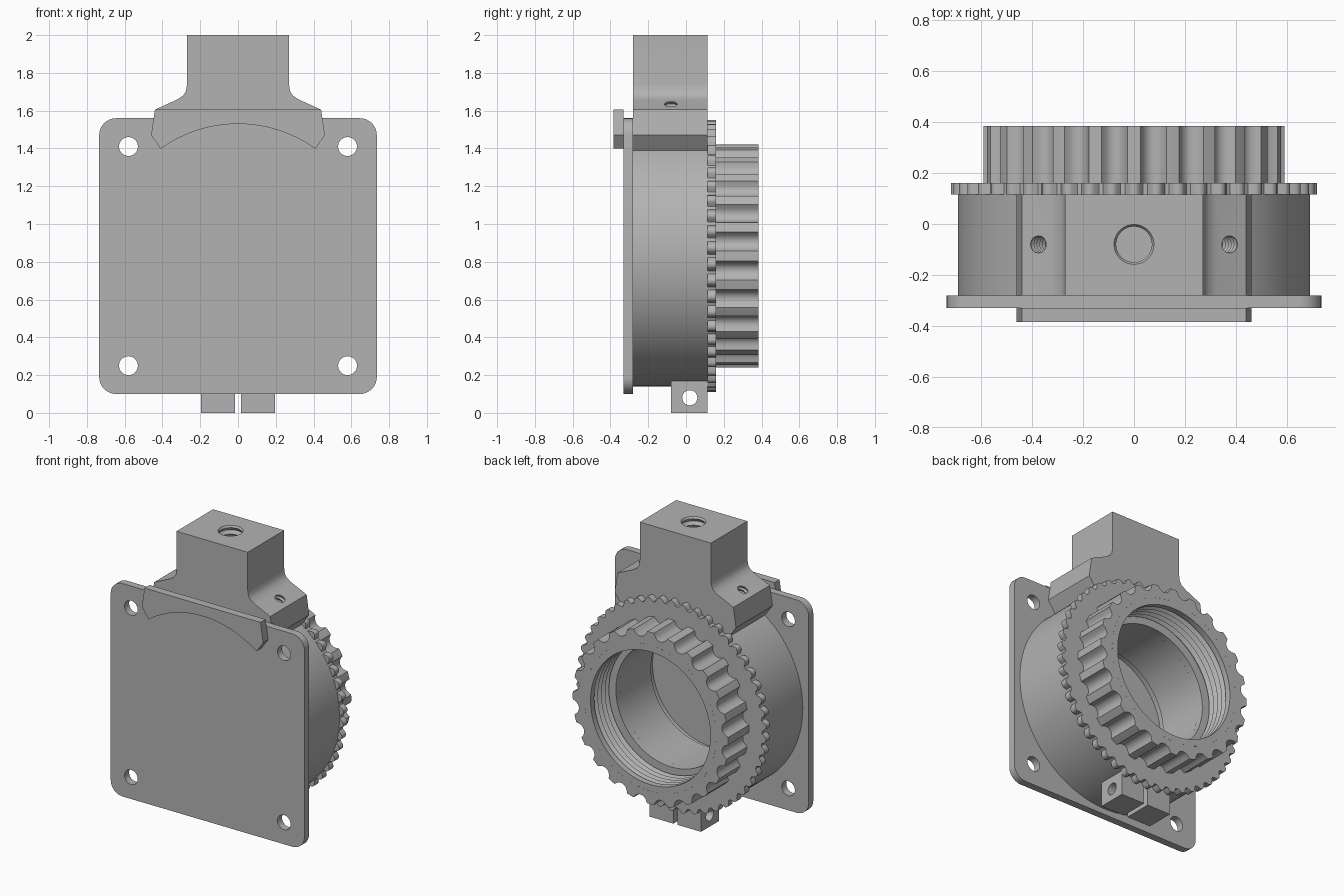
import bpy, bmesh, math
from mathutils import Matrix, Vector

cube = bpy.data.objects.get("Cube")
if cube:
    bpy.data.objects.remove(cube, do_unlink=True)

grey = bpy.data.materials.new("matte grey")
grey.use_nodes = True
colour = (0.45, 0.45, 0.45, 1)
grey.diffuse_color = colour
grey.node_tree.nodes["Principled BSDF"].inputs["Base Color"].default_value = colour

AXIS_Z = 0.83
# Local z of a turned part becomes world y along the main axis
MAIN = Matrix.Translation((0, 0, AXIS_Z)) @ Matrix.Rotation(-math.pi / 2, 4, 'X')


def finish(name, bm):
    bmesh.ops.remove_doubles(bm, verts=bm.verts, dist=1e-5)
    bmesh.ops.recalc_face_normals(bm, faces=bm.faces)
    mesh = bpy.data.meshes.new(name)
    bm.to_mesh(mesh)
    bm.free()
    mesh.materials.append(grey)
    obj = bpy.data.objects.new(name, mesh)
    bpy.context.collection.objects.link(obj)
    smooth(obj)
    return obj


def smooth(obj):
    for p in obj.data.polygons:
        p.use_smooth = True
    obj.data.set_sharp_from_angle(angle=math.radians(32))


def skin(name, loops, matrix=Matrix(), closed=False):
    """Join equal-length loops of points into a surface; cap the ends if open."""
    bm = bmesh.new()
    rows = [[bm.verts.new(matrix @ Vector(p)) for p in loop] for loop in loops]
    n = len(rows[0])
    pairs = list(zip(rows, rows[1:])) + ([(rows[-1], rows[0])] if closed else [])
    for a, b in pairs:
        for i in range(n):
            j = (i + 1) % n
            bm.faces.new((a[i], a[j], b[j], b[i]))
    if not closed:
        bm.faces.new(rows[0])
        bm.faces.new(rows[-1])
    return finish(name, bm)


def circle(r, h, n):
    return [(r * math.cos(2 * math.pi * i / n), r * math.sin(2 * math.pi * i / n), h)
            for i in range(n)]


def lathe(name, profile, matrix=MAIN, n=96, closed=True):
    return skin(name, [circle(r, h, n) for r, h in profile], matrix, closed)


def extrude(name, outline, y0, y1):
    return skin(name, [[(x, y, z) for x, z in outline] for y in (y0, y1)])


def box(name, lo, hi):
    outline = [(lo[0], lo[2]), (hi[0], lo[2]), (hi[0], hi[2]), (lo[0], hi[2])]
    return extrude(name, outline, lo[1], hi[1])


def thread(r0, r1, start, end, turns):
    """Zigzag profile between two radii."""
    step = (end - start) / (2 * turns)
    return [(r1 if i % 2 else r0, start + i * step) for i in range(2 * turns + 1)]


def cut(obj, cutters):
    for c in cutters:
        mod = obj.modifiers.new("cut", 'BOOLEAN')
        mod.object = c
        mod.operation = 'DIFFERENCE'
        mod.solver = 'EXACT'
    dg = bpy.context.evaluated_depsgraph_get()
    mesh = bpy.data.meshes.new_from_object(obj.evaluated_get(dg))
    obj.modifiers.clear()
    obj.data = mesh
    for c in cutters:
        bpy.data.objects.remove(c, do_unlink=True)
    smooth(obj)


def toothed_ring(name, teeth, steps, base, height, width, inner, y0, y1):
    """Ring whose rim has round ribs (height > 0) or round grooves (height < 0)."""
    n = teeth * steps
    rim = []
    for i in range(n):
        p = abs((i % steps) / steps - 0.5) / width
        r = base + height * math.sqrt(max(0, 1 - p * p))
        a = 2 * math.pi * i / n
        rim.append((r * math.cos(a), r * math.sin(a)))
    loops = [[(x, y, h) for x, y in rim] for h in (y0, y1)]
    loops += [circle(inner, y1, n), circle(inner, y0, n)]
    return skin(name, loops, MAIN, True)


# Square front plate with rounded corners and four screw holes
outline = []
for k, (sx, sz) in enumerate([(1, 1), (-1, 1), (-1, -1), (1, -1)]):
    for i in range(9):
        a = math.pi / 2 * (k + i / 8)
        outline.append((sx * 0.645 + 0.09 * math.cos(a),
                        AXIS_Z + sz * 0.64 + 0.09 * math.sin(a)))
plate = extrude("front_plate", outline, -0.33, -0.28)
holes = []
for sx in (-1, 1):
    for sz in (-1, 1):
        m = MAIN @ Matrix.Translation((sx * 0.58, sz * 0.58, 0))
        holes.append(lathe("hole_cutter", [(0.05, -0.5), (0.05, 0)], m, 32, False))
cut(plate, holes)

# Hollow round body with a clamping slit at the bottom
body = lathe("round_body", [(0.69, -0.28), (0.69, 0.115), (0.42, 0.115),
                            (0.42, -0.22), (0.45, -0.23), (0.45, -0.28)], n=128)
cut(body, [box("slit_cutter", (-0.015, -0.08, 0), (0.015, 0.2, 0.25))])

# Clamp lugs either side of the slit, with a cross hole
for side, name in ((-1, "right_clamp_lug"), (1, "left_clamp_lug")):
    x0, x1 = sorted((side * 0.015, side * 0.195))
    lug = box(name, (x0, -0.08, 0), (x1, 0.115, 0.18))
    m = Matrix.Translation((0, 0.02, 0.08)) @ Matrix.Rotation(math.pi / 2, 4, 'Y')
    cut(lug, [lathe("bolt_cutter", [(0.04, -0.3), (0.04, 0.3)], m, 32, False)])

# Toothed flange, grooved grip ring and its threaded lining
toothed_ring("toothed_flange", 50, 10, 0.69, 0.03, 0.32, 0.42, 0.115, 0.16)
toothed_ring("grip_ring", 24, 12, 0.59, -0.042, 0.3, 0.5, 0.16, 0.385)
lathe("threaded_lining", [(0.5, 0.16), (0.5, 0.385), (0.455, 0.385)]
      + thread(0.455, 0.48, 0.345, 0.185, 4) + [(0.48, 0.18), (0.48, 0.16)], n=96)


def saddle(radius, top):
    """Right-to-left outline: arched underside, flared shoulders, given top."""
    arch = [(radius * math.sin(a), AXIS_Z + radius * math.cos(a))
            for a in (0.62 * (i / 12 - 1) for i in range(25))]
    half = [(0.41, 1.4), (0.46, 1.47), (0.44, 1.605)] + top
    return arch + half + [(-x, z) for x, z in reversed(half)]


# Mounting block: flared shoulders filleted into an upright post
neck = [(0.32, 1.66), (0.29, 1.68), (0.275, 1.705), (0.27, 1.74), (0.27, 2)]
block = extrude("mounting_block", saddle(0.66, neck), -0.28, 0.115)
cutters = [lathe("top_thread_cutter", [(0.085, 2.1)] + thread(0.085, 0.07, 2.01, 1.7, 7),
                 Matrix.Translation((0, -0.08, 0)), 48, False)]
for side in (-1, 1):
    m = (Matrix.Translation((side * 0.375, -0.08, 1.635))
         @ Matrix.Rotation(side * 0.43, 4, 'Y'))
    cutters.append(lathe("side_thread_cutter", [(0.04, 0.15)]
                         + thread(0.04, 0.032, 0.01, -0.15, 6), m, 32, False))
cut(block, cutters)

# Matching arched tab on the front of the plate
extrude("front_tab", saddle(0.7, []), -0.385, -0.33)
